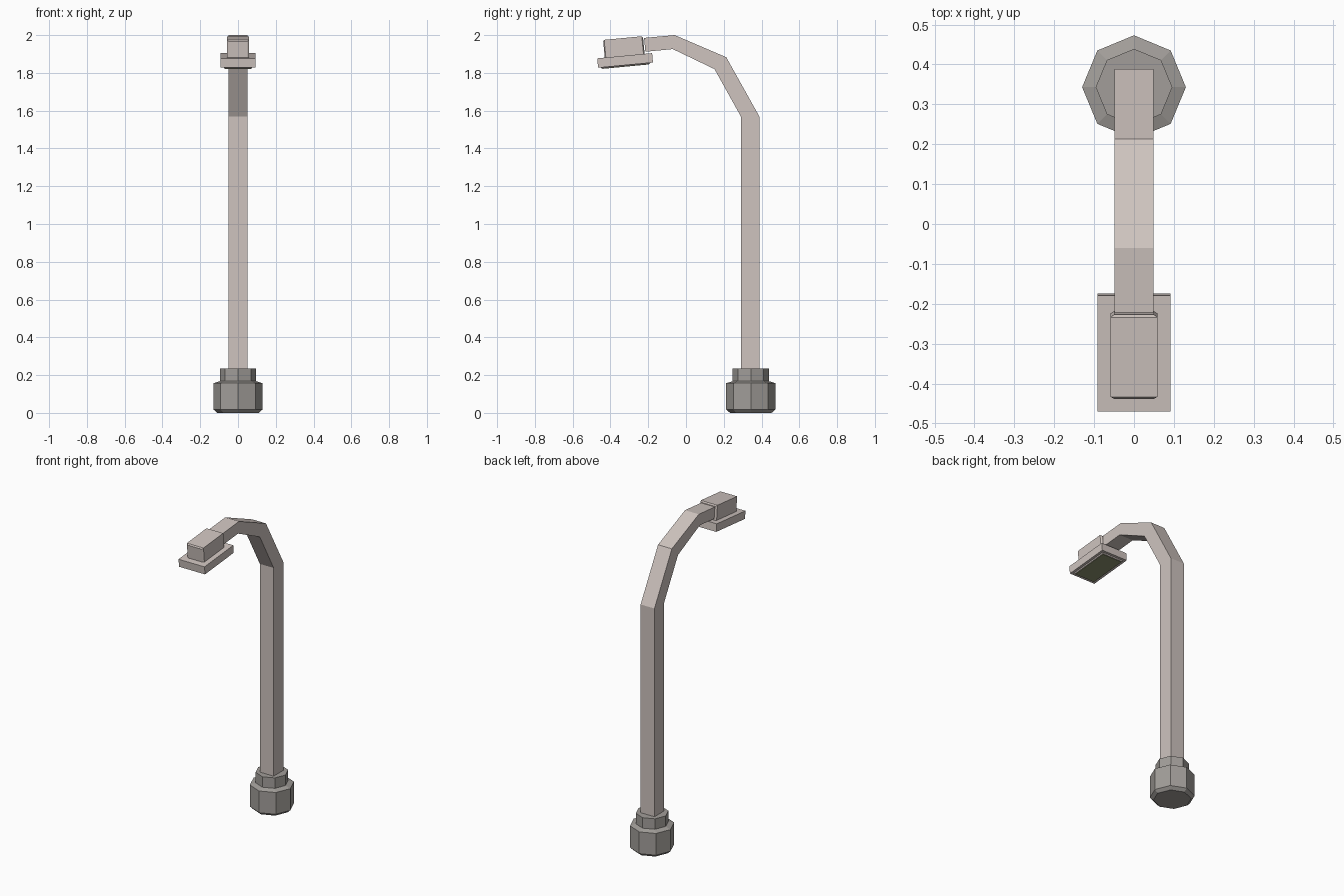
import bpy, bmesh, math
from mathutils import Vector

if "Cube" in bpy.data.objects:
    bpy.data.objects.remove(bpy.data.objects["Cube"])


def material(name, rgb):
    m = bpy.data.materials.new(name)
    m.diffuse_color = (*rgb, 1)
    m.use_nodes = True
    m.node_tree.nodes["Principled BSDF"].inputs["Base Color"].default_value = m.diffuse_color
    return m


def loft(name, rings, mat):
    """Skin a list of equal-sized vertex rings and cap both ends."""
    bm = bmesh.new()
    vs = [[bm.verts.new(p) for p in ring] for ring in rings]
    n = len(vs[0])
    for a, b in zip(vs, vs[1:]):
        for i in range(n):
            j = (i + 1) % n
            bm.faces.new((a[i], a[j], b[j], b[i]))
    bm.faces.new(vs[0])
    bm.faces.new(vs[-1])
    bmesh.ops.recalc_face_normals(bm, faces=bm.faces)
    mesh = bpy.data.meshes.new(name)
    bm.to_mesh(mesh)
    bm.free()
    obj = bpy.data.objects.new(name, mesh)
    bpy.context.collection.objects.link(obj)
    mesh.materials.append(mat)
    return obj


paint = material("pale_paint", (0.62, 0.55, 0.52))
dark = material("base_metal", (0.36, 0.34, 0.32))
glass = material("lamp_glass", (0.25, 0.27, 0.15))

# Octagonal stepped base
def octagon(r, z, cy=0.343):
    return [(r * math.cos(k * math.pi / 4), cy + r * math.sin(k * math.pi / 4), z)
            for k in range(8)]

loft("base", [octagon(r, z) for r, z in
              [(0.11, 0), (0.13, 0.018), (0.13, 0.157), (0.096, 0.168), (0.096, 0.235)]], dark)

# Square pole bending into the arm: (outer y, outer z, inner y, inner z)
path = [(0.389, 0.2, 0.291, 0.2), (0.389, 1.568, 0.291, 1.568),
        (0.213, 1.883, 0.151, 1.82), (-0.06, 2.0, -0.07, 1.926),
        (-0.222, 1.985, -0.215, 1.912)]
w = 0.049
loft("pole", [[(-w, oy, oz), (w, oy, oz), (w, iy, iz), (-w, iy, iz)]
              for oy, oz, iy, iz in path], paint)

# Lamp head parts share a tilted frame: u runs backwards, v upwards
tilt = math.radians(5.4)
origin = Vector((0, -0.32, 1.841))
U = Vector((0, math.cos(tilt), math.sin(tilt)))
V = Vector((0, -math.sin(tilt), math.cos(tilt)))

def head(x, u, v):
    return origin + Vector((x, 0, 0)) + U * u + V * v

def slab(hx, u0, u1, v):
    return [head(-hx, u0, v), head(hx, u0, v), head(hx, u1, v), head(-hx, u1, v)]

def section(hx, u, v0, v1):
    return [head(-hx, u, v0), head(hx, u, v0), head(hx, u, v1), head(-hx, u, v1)]

# Housing block with chamfered ends
loft("lamp_housing", [section(0.05, -0.106, 0.05, 0.136), section(0.059, -0.1, 0.045, 0.144),
                      section(0.059, 0.1, 0.045, 0.144), section(0.05, 0.106, 0.05, 0.136)], paint)

# Lamp plate with a slim raised frame below
loft("lamp_plate", [slab(0.092, -0.146, 0.146, 0), slab(0.092, -0.146, 0.146, 0.05)], paint)
loft("glass_frame", [slab(0.072, -0.127, 0.127, -0.006), slab(0.078, -0.133, 0.133, 0.002)], paint)

# Glass panel
loft("lamp_glass", [slab(0.069, -0.124, 0.124, -0.008), slab(0.069, -0.124, 0.124, 0)], glass)
